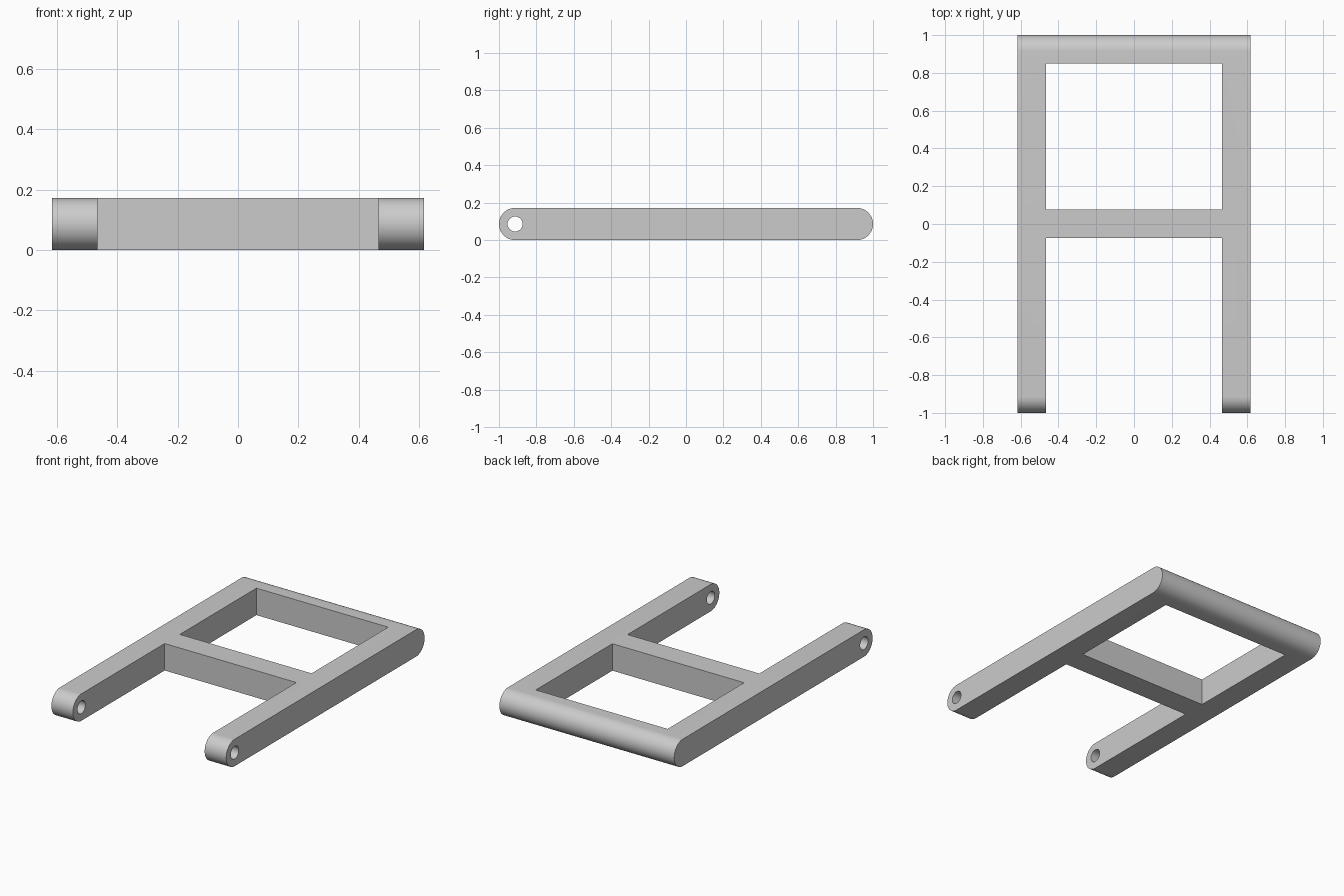
import bpy, bmesh, math

cube = bpy.data.objects.get("Cube")
if cube:
    bpy.data.objects.remove(cube, do_unlink=True)

HALF_W, INNER, HEIGHT = 0.617, 0.465, 0.172
R = HEIGHT / 2
END = 1 - R          # centre of the rounded ends
HOLE_R = 0.04

grey = bpy.data.materials.new("light grey")
grey.use_nodes = True
colour = (0.6, 0.6, 0.6, 1)
grey.diffuse_color = colour
grey.node_tree.nodes["Principled BSDF"].inputs["Base Color"].default_value = colour


def arc(y, radius, start, sweep, steps):
    return [(y + radius * math.cos(start + sweep * i / steps),
             R + radius * math.sin(start + sweep * i / steps))
            for i in range(steps + 1)]


def extrude_x(name, profile, x0, x1):
    """Prism along x from a closed (y, z) profile."""
    bm = bmesh.new()
    face = bm.faces.new([bm.verts.new((x0, y, z)) for y, z in profile])
    made = bmesh.ops.extrude_face_region(bm, geom=[face])["geom"]
    verts = [v for v in made if isinstance(v, bmesh.types.BMVert)]
    bmesh.ops.translate(bm, verts=verts, vec=(x1 - x0, 0, 0))
    bmesh.ops.recalc_face_normals(bm, faces=bm.faces)
    mesh = bpy.data.meshes.new(name)
    bm.to_mesh(mesh)
    bm.free()
    mesh.materials.append(grey)
    obj = bpy.data.objects.new(name, mesh)
    bpy.context.collection.objects.link(obj)
    return obj


def box(name, y0, y1):
    profile = [(y0, -R), (y1, -R), (y1, 3 * R), (y0, 3 * R)]
    return extrude_x(name, profile, -INNER, INNER)


# Slab with rounded front and back ends
q = math.pi / 2
frame = extrude_x("frame", arc(END, R, -q, 2 * q, 32) + arc(-END, R, q, 2 * q, 32),
                  -HALF_W, HALF_W)

# Rear window, open front bay and the pivot holes
cutters = [
    box("window_cutter", 0.078, 0.85),
    box("bay_cutter", -1.2, -0.075),
    extrude_x("pivot_cutter", arc(-END, HOLE_R, 0, 4 * q, 48)[:-1], -1, 1),
]
for cutter in cutters:
    cutter.hide_render = True
    mod = frame.modifiers.new(cutter.name, "BOOLEAN")
    mod.operation = "DIFFERENCE"
    mod.solver = "EXACT"
    mod.object = cutter

bpy.ops.object.select_all(action="DESELECT")
frame.select_set(True)
bpy.context.view_layer.objects.active = frame
for cutter in cutters:
    bpy.ops.object.modifier_apply(modifier=cutter.name)
    bpy.data.objects.remove(cutter, do_unlink=True)

bpy.ops.object.shade_smooth_by_angle(angle=math.radians(30))
